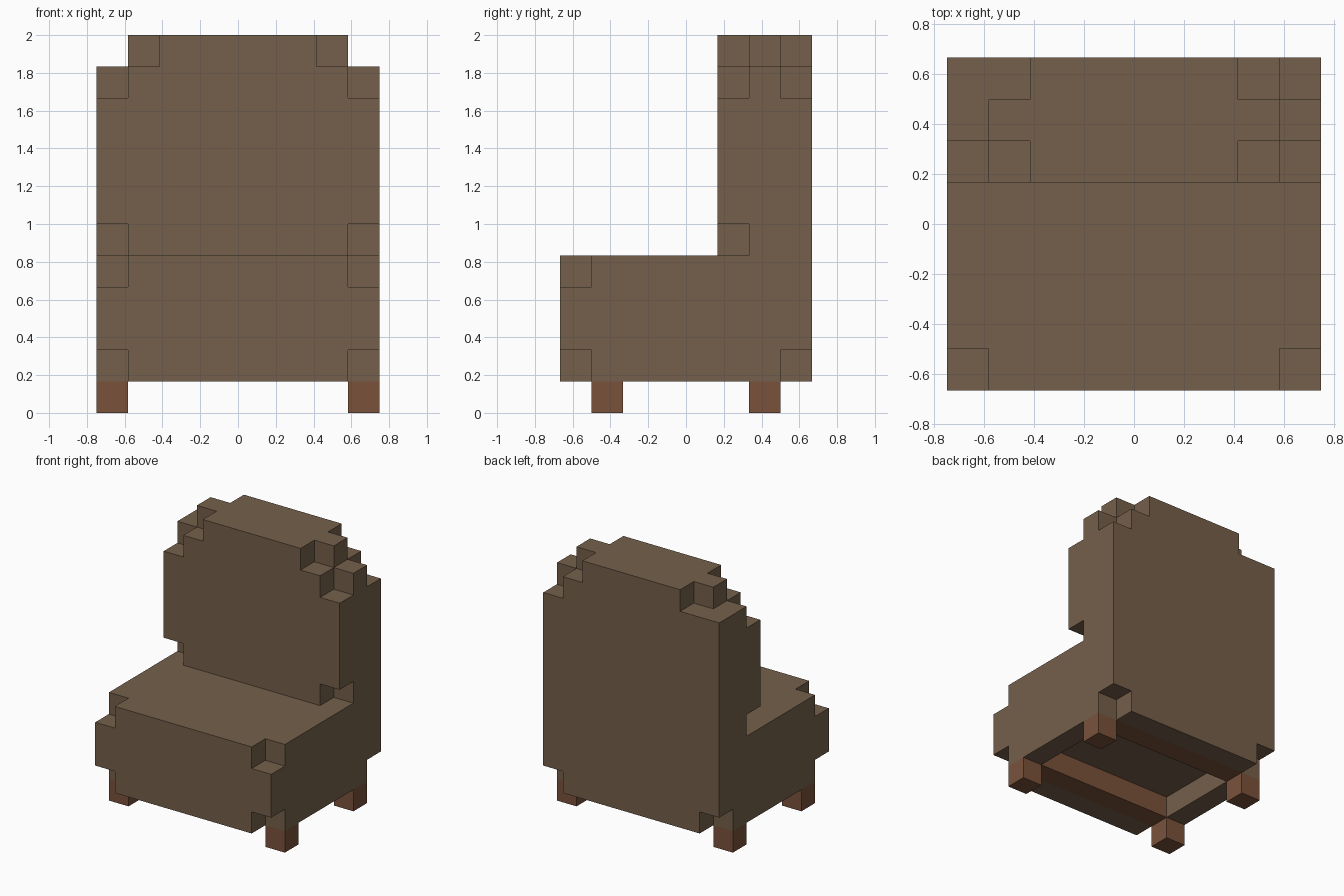
import bpy
import bmesh
import math
from itertools import product
from mathutils import Vector

cube = bpy.data.objects.get("Cube")
if cube:
    bpy.data.objects.remove(cube, do_unlink=True)

# The chair sits on a block grid: 9 wide, 8 deep, 12 high
U = 1 / 6
WIDE, DEEP = 9, 8
AXES = [Vector((1, 0, 0)), Vector((0, 1, 0)), Vector((0, 0, 1))]


def material(name, color):
    m = bpy.data.materials.new(name)
    m.use_nodes = True
    m.diffuse_color = (*color, 1)
    bsdf = m.node_tree.nodes["Principled BSDF"]
    bsdf.inputs["Base Color"].default_value = (*color, 1)
    bsdf.inputs["Roughness"].default_value = 0.9
    return m


def block(x, y, z):
    """Cells of a box given as (start, end) ranges along each axis."""
    return set(product(range(*x), range(*y), range(*z)))


def build(name, cells, mat):
    """Skin the outside of a set of cells and merge its flat faces."""
    bm = bmesh.new()
    for cell in cells:
        centre = Vector(cell) + Vector((0.5, 0.5, 0.5))
        for a, sign in product(range(3), (-1, 1)):
            n = AXES[a] * sign
            if tuple(int(c) for c in Vector(cell) + n) in cells:
                continue
            u = AXES[(a + 1) % 3] / 2
            v = AXES[(a + 2) % 3] / 2 * sign
            mid = centre + n / 2
            ring = [mid - u - v, mid + u - v, mid + u + v, mid - u + v]
            bm.faces.new([bm.verts.new(
                ((p.x - WIDE / 2) * U, (p.y - DEEP / 2) * U, p.z * U)) for p in ring])
    bmesh.ops.remove_doubles(bm, verts=bm.verts, dist=U / 100)
    bmesh.ops.dissolve_limit(bm, angle_limit=math.radians(1),
                             verts=bm.verts, edges=bm.edges)
    mesh = bpy.data.meshes.new(name)
    bm.to_mesh(mesh)
    bm.free()
    mesh.materials.append(mat)
    obj = bpy.data.objects.new(name, mesh)
    bpy.context.collection.objects.link(obj)


fabric = material("brown fabric", (0.178, 0.117, 0.070))
wood = material("reddish wood", (0.195, 0.084, 0.044))

# Upholstery: seat and backrest in one piece
cushion = block((0, 9), (0, 8), (1, 5)) | block((0, 9), (5, 8), (5, 12))
# Hollow underside
cushion -= block((1, 8), (1, 7), (1, 2))
# Stepped corners, alike on both sides
for i, inner in ((0, 1), (8, 7)):
    cushion -= {(i, 0, 1), (i, 7, 1), (i, 0, 4), (i, 5, 5), (i, 5, 10)}
    cushion -= {(i, j, 11) for j in (5, 6, 7)}
    cushion -= {(inner, 5, 11), (inner, 7, 11)}
# One extra step at the left rear shoulder
cushion.discard((8, 7, 10))
build("upholstery", cushion, fabric)

# Legs and the cross rails set into the underside
for depth, j in (("front", 1), ("back", 6)):
    build(depth + "_rail", block((1, 8), (j, j + 1), (1, 2)), wood)
    for side, i in (("right", 0), ("left", 8)):
        build(f"{depth}_{side}_leg", {(i, j, 0)}, wood)
